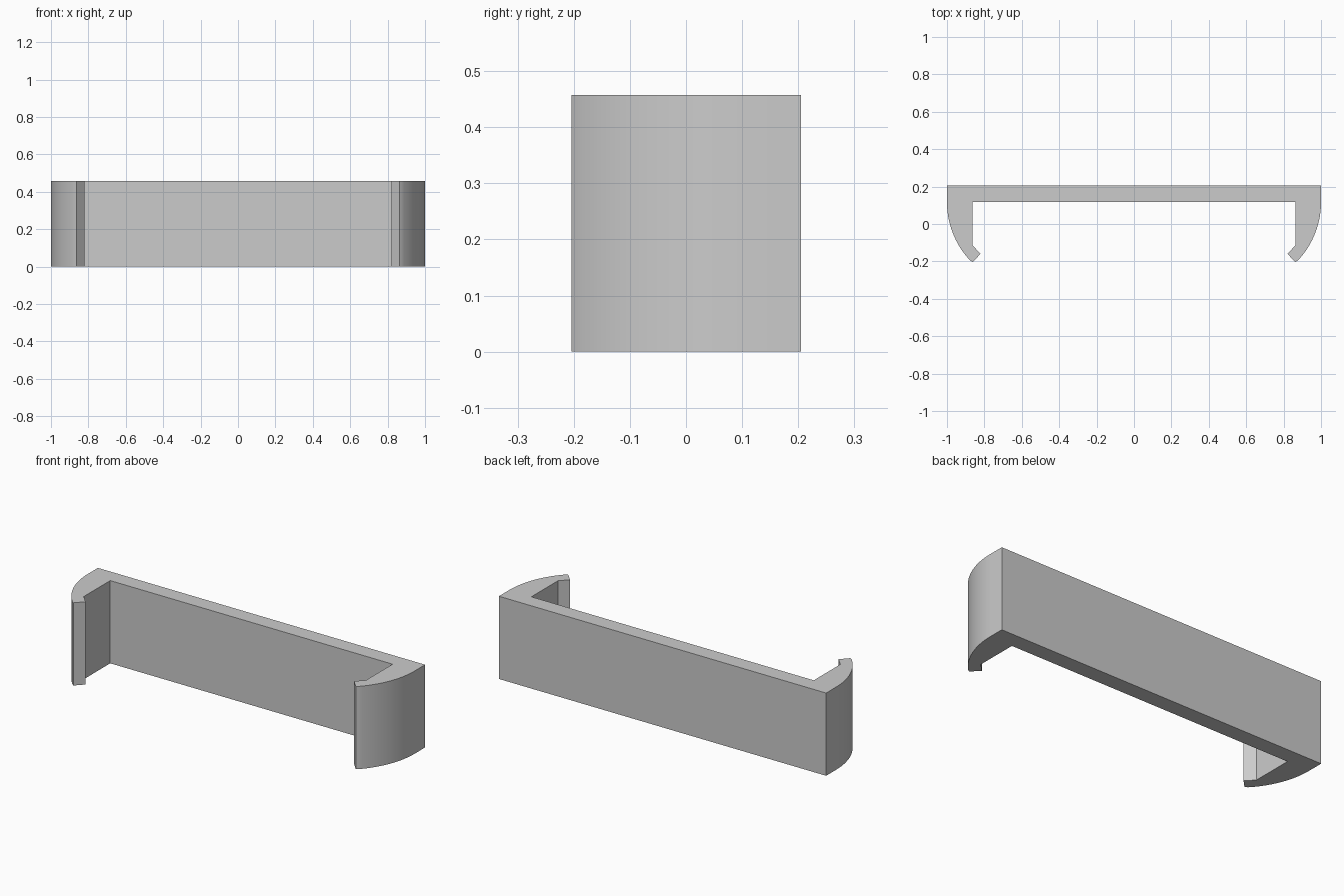
import bpy, bmesh, math

cube = bpy.data.objects.get("Cube")
if cube:
    bpy.data.objects.remove(cube, do_unlink=True)

HEIGHT = 0.457
BACK, INNER_BACK = 0.205, 0.117
INNER_X = 0.863
ARC_RADIUS, ARC_START, ARC_STEPS = 0.455, 0.117, 24
TIP_Y = -0.204

# One material
grey = bpy.data.materials.new("plain grey")
grey.use_nodes = True
colour = (0.6, 0.6, 0.6, 1)
grey.diffuse_color = colour
grey.node_tree.nodes["Principled BSDF"].inputs["Base Color"].default_value = colour

# Half outline seen from above: back corner, curved outer wall, hooked tip, inner wall
half = [(1, BACK)]
sweep = math.asin((ARC_START - TIP_Y) / ARC_RADIUS)
for i in range(ARC_STEPS):
    a = sweep * i / ARC_STEPS
    half.append((1 - ARC_RADIUS * (1 - math.cos(a)), ARC_START - ARC_RADIUS * math.sin(a)))
half += [(INNER_X, TIP_Y), (0.82, -0.159), (INNER_X, -0.115), (INNER_X, INNER_BACK)]
outline = half + [(-x, y) for x, y in reversed(half)]

# Clip: outline extruded upwards
bm = bmesh.new()
base = bm.faces.new([bm.verts.new((x, y, 0)) for x, y in outline])
top = bmesh.ops.extrude_face_region(bm, geom=[base], use_keep_orig=True)
bmesh.ops.translate(bm, vec=(0, 0, HEIGHT),
                    verts=[g for g in top["geom"] if isinstance(g, bmesh.types.BMVert)])
bmesh.ops.recalc_face_normals(bm, faces=bm.faces)
mesh = bpy.data.meshes.new("clip_bracket")
bm.to_mesh(mesh)
bm.free()
mesh.materials.append(grey)
clip = bpy.data.objects.new("clip_bracket", mesh)
bpy.context.collection.objects.link(clip)

# Smooth curved walls, sharp corners
bpy.ops.object.select_all(action="DESELECT")
clip.select_set(True)
bpy.context.view_layer.objects.active = clip
bpy.ops.object.shade_smooth_by_angle(angle=math.radians(30))
